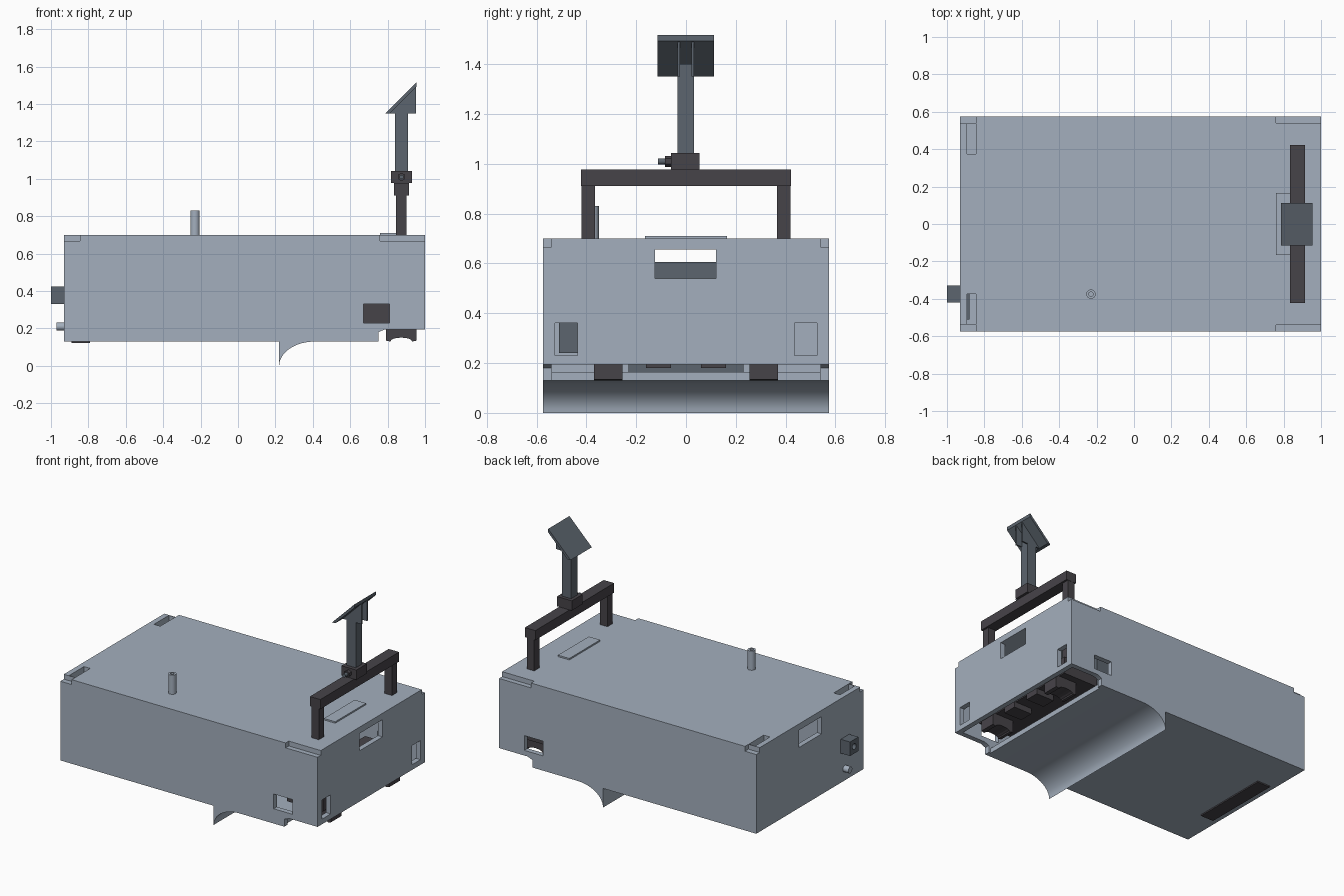
import bpy, bmesh, math
from mathutils import Vector, Matrix

if "Cube" in bpy.data.objects:
    bpy.data.objects.remove(bpy.data.objects["Cube"])


def material(name, rgb):
    m = bpy.data.materials.new(name)
    m.diffuse_color = (*rgb, 1)
    m.use_nodes = True
    m.node_tree.nodes["Principled BSDF"].inputs["Base Color"].default_value = m.diffuse_color
    return m


BODY = material("pale steel blue", (0.37, 0.43, 0.51))
SLATE = material("slate grey", (0.107, 0.130, 0.156))
DARK = material("charcoal", (0.062, 0.057, 0.066))


def add(name, bm, mat):
    bmesh.ops.recalc_face_normals(bm, faces=bm.faces)
    me = bpy.data.meshes.new(name)
    bm.to_mesh(me)
    bm.free()
    ob = bpy.data.objects.new(name, me)
    bpy.context.collection.objects.link(ob)
    me.materials.append(mat)
    return ob


def box(name, x, y, z, mat):
    bm = bmesh.new()
    bmesh.ops.create_cube(bm, size=1)
    for v in bm.verts:
        v.co = Vector((a + (b - a) * (c + 0.5) for (a, b), c in zip((x, y, z), v.co)))
    return add(name, bm, mat)


def prism(name, pts, y0, y1, mat):
    """Extrude an xz outline along y."""
    bm = bmesh.new()
    f = bm.faces.new([bm.verts.new((px, y0, pz)) for px, pz in pts])
    r = bmesh.ops.extrude_face_region(bm, geom=[f])
    for v in r["geom"]:
        if isinstance(v, bmesh.types.BMVert):
            v.co.y = y1
    return add(name, bm, mat)


def cylinder(name, loc, r, h, axis, mat, r2=None, seg=24):
    bm = bmesh.new()
    rot = {"x": Matrix.Rotation(math.pi / 2, 4, "Y"),
           "y": Matrix.Rotation(math.pi / 2, 4, "X"), "z": Matrix()}[axis]
    bmesh.ops.create_cone(bm, cap_ends=True, segments=seg, radius1=r,
                          radius2=r if r2 is None else r2, depth=h,
                          matrix=Matrix.Translation(loc) @ rot)
    return smooth(add(name, bm, mat))


def smooth(ob):
    bpy.ops.object.select_all(action="DESELECT")
    ob.select_set(True)
    bpy.context.view_layer.objects.active = ob
    bpy.ops.object.shade_smooth_by_angle(angle=math.radians(30))
    return ob


def cut(ob, cutters):
    bpy.context.view_layer.objects.active = ob
    for c in cutters:
        m = ob.modifiers.new("cut", "BOOLEAN")
        m.operation, m.solver, m.object = "DIFFERENCE", "EXACT", c
        bpy.ops.object.modifier_apply(modifier=m.name)
        bpy.data.objects.remove(c)


# Housing outline with curved scoop underneath
scoop = [(0.41 - 0.19 * math.sin(t), 0.13 * math.cos(t) ** 1.0)
         for t in (0,)]
for i in range(1, 13):
    a = math.radians(90 * i / 12)
    scoop.append((0.22 + 0.19 * (1 - math.sin(a)), 0.13 * (1 - (1 - math.cos(a)))))
# concave arc: steep at the tip, shallow where it meets the floor
scoop = [(0.41 - 0.19 * math.sin(math.radians(7.5 * i)),
          0.13 - 0.13 * (1 - math.cos(math.radians(7.5 * i)))) for i in range(13)]
outline = [(-0.93, 0.70), (1.0, 0.70), (1.0, 0.195), (0.785, 0.195),
           (0.75, 0.18), (0.75, 0.13)] + scoop + [(0.22, 0.13), (-0.93, 0.13)]
body = prism("housing", outline, -0.575, 0.575, BODY)


def cutter(x, y, z):
    return box("cutter", x, y, z, BODY)


cuts = [cutter((-0.895, 0.965), (-0.54, 0.54), (0.165, 0.66)),       # cavity
        cutter((0.735, 0.964), (-0.539, 0.539), (0.05, 0.30)),       # bottom opening
        cutter((0.9, 1.1), (-0.125, 0.12), (0.54, 0.665 - 0.008)),   # grip slots
        cutter((-1.1, -0.85), (-0.125, 0.12), (0.54, 0.665 - 0.008))]
for s in (-1, 1):
    def ys(a, b):
        return tuple(sorted((s * a, s * b)))
    cuts += [cutter((0.67, 0.81), ys(0.50, 0.65), (0.23, 0.33)),     # side windows
             cutter((0.9, 1.1), ys(0.435, 0.527), (0.23, 0.36)),     # end windows
             cutter((0.76, 1.1), ys(0.541, 0.65), (0.667, 0.8)),     # corner notches
             cutter((-1.1, -0.845), ys(0.538, 0.65), (0.667, 0.8)),
             cutter((-0.893, -0.846), ys(0.375, 0.534), (0.6, 0.8))]  # lid slots
cut(body, cuts)
smooth(body)

# Details on the lid and floor
box("lid_plate", (0.76, 0.845), (-0.165, 0.165), (0.70, 0.71), BODY)
box("floor_plate", (-0.89, -0.79), (-0.28, 0.28), (0.121, 0.13), DARK)
tube = cylinder("vent_tube", (-0.23, -0.375, 0.755), 0.025, 0.15, "z", BODY)
cut(tube, [cylinder("cutter", (-0.23, -0.375, 0.83), 0.012, 0.12, "z", BODY)])
smooth(tube)

# Rear connector, button and inner panel
socket = box("rear_socket", (-1.0, -0.89), (-0.42, -0.33), (0.33, 0.425), SLATE)
cut(socket, [cylinder("cutter", (-1.0, -0.375, 0.378), 0.02, 0.08, "x", SLATE)])
cylinder("rear_button", (-0.945, -0.375, 0.21), 0.022, 0.05, "x", BODY, seg=20)
box("socket_panel", (-0.894, -0.88), (-0.51, -0.30), (0.24, 0.55), SLATE)

# Inner unit
box("inner_unit", (-0.3, 0.5), (-0.23, 0.23), (0.165, 0.605), SLATE)

# Drive bar and arched feet in the bottom opening
box("inner_bar", (0.66, 0.93), (-0.42, 0.42), (0.22, 0.34), DARK)
arch = [(0.79, 0.23), (0.79, 0.135), (0.815, 0.13)]
arch += [(0.8725 - 0.058 * math.cos(math.pi * i / 8),
          0.131 + 0.02 * math.sin(math.pi * i / 8)) for i in range(1, 8)]
arch += [(0.93, 0.13), (0.955, 0.135), (0.955, 0.23)]
for s in (-1, 1):
    prism("arched_foot", arch, s * 0.3125 - 0.0575, s * 0.3125 + 0.0575, DARK)
    box("inner_block", (0.80, 0.94), (s * 0.11 - 0.05, s * 0.11 + 0.05), (0.18, 0.23), DARK)

# Carry frame
for s in (-1, 1):
    box("frame_leg", (0.845, 0.90), (s * 0.3925 - 0.0275, s * 0.3925 + 0.0275),
        (0.34, 0.915), DARK)
box("frame_bar", (0.835, 0.913), (-0.422, 0.422), (0.912, 0.977), DARK)

# Clamp, knob and post
box("clamp", (0.818, 0.93), (-0.06, 0.055), (0.977, 1.043), DARK)
cylinder("clamp_collar", (0.874, -0.07, 1.01), 0.022, 0.03, "y", DARK, seg=6)
cylinder("clamp_knob", (0.874, -0.09, 1.01), 0.012, 0.045, "y", SLATE, seg=16)
box("post", (0.84, 0.908), (-0.035, 0.032), (0.977, 1.40), SLATE)

# Sloped holder plate with triangular ribs
t = 0.012
prism("holder_plate", [(0.787, 1.35), (0.787 + 2 * t, 1.35), (0.955, 1.517 - 2 * t),
                       (0.955, 1.517)], -0.115, 0.113, SLATE)
for y in (-0.035, 0.022):
    prism("holder_rib", [(0.792, 1.35), (0.952, 1.35), (0.952, 1.51)], y, y + 0.01, SLATE)
